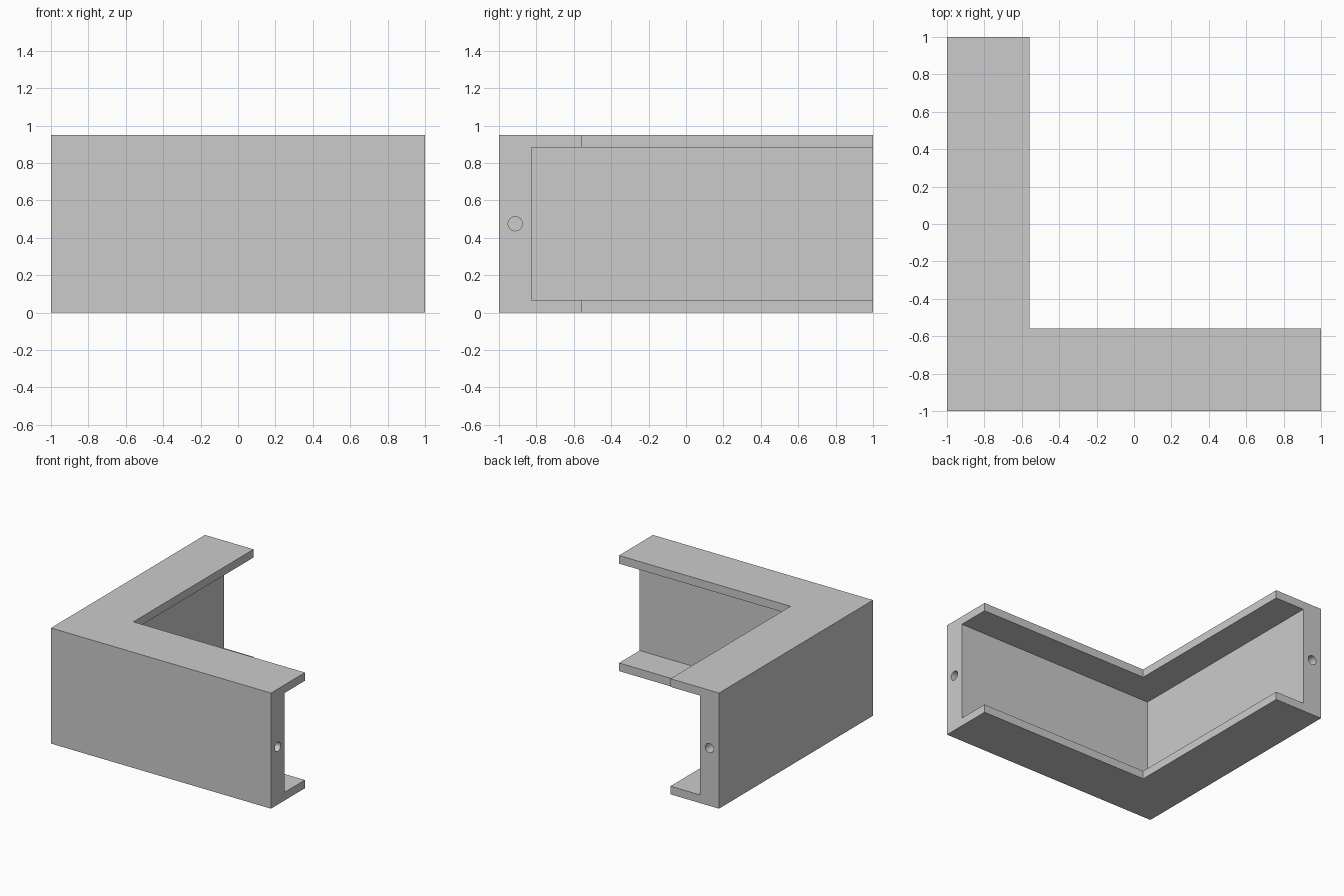
import bpy, bmesh, math

if "Cube" in bpy.data.objects:
    bpy.data.objects.remove(bpy.data.objects["Cube"])

HEIGHT, WEB, DEPTH, FLANGE = 0.95, 0.174, 0.441, 0.067
HOLE_R, HOLE_DEPTH = 0.038, 0.3

grey = bpy.data.materials.new("plain_grey")
grey.use_nodes = True
colour = (0.6, 0.6, 0.6, 1)
grey.diffuse_color = colour
grey.node_tree.nodes["Principled BSDF"].inputs["Base Color"].default_value = colour


def make_object(name, bm):
    bmesh.ops.recalc_face_normals(bm, faces=bm.faces)
    mesh = bpy.data.meshes.new(name)
    bm.to_mesh(mesh)
    bm.free()
    mesh.materials.append(grey)
    obj = bpy.data.objects.new(name, mesh)
    bpy.context.collection.objects.link(obj)
    return obj


# C-shaped channel section: (distance from outer face, height)
top = HEIGHT - FLANGE
section = [(0, 0), (DEPTH, 0), (DEPTH, FLANGE), (WEB, FLANGE),
           (WEB, top), (DEPTH, top), (DEPTH, HEIGHT), (0, HEIGHT)]

# Sweep the section along the mitred corner path
bm = bmesh.new()
stations = [lambda d: (1, d - 1), lambda d: (d - 1, d - 1), lambda d: (d - 1, 1)]
rings = [[bm.verts.new((*place(d), z)) for d, z in section] for place in stations]
for a, b in zip(rings, rings[1:]):
    for i in range(len(section)):
        j = (i + 1) % len(section)
        bm.faces.new((a[i], a[j], b[j], b[i]))
bm.faces.new(rings[0])
bm.faces.new(rings[-1])
# Merge the flat mitre seams on the flanges
bmesh.ops.dissolve_limit(bm, angle_limit=0.01, verts=bm.verts, edges=bm.edges)
channel = make_object("corner_channel", bm)

# Round dowel holes bored into both end faces
mid = WEB / 2 - 1
for side, location, rotation in (
        ("left", (1, mid, HEIGHT / 2), (0, math.pi / 2, 0)),
        ("back", (mid, 1, HEIGHT / 2), (math.pi / 2, 0, 0))):
    bm = bmesh.new()
    bmesh.ops.create_cone(bm, cap_ends=True, segments=32, radius1=HOLE_R,
                          radius2=HOLE_R, depth=2 * HOLE_DEPTH)
    cutter = make_object(side + "_hole_cutter", bm)
    cutter.location, cutter.rotation_euler = location, rotation
    cutter.hide_render = True
    cutter.hide_set(True)
    cut = channel.modifiers.new(side + "_hole", "BOOLEAN")
    cut.operation, cut.solver, cut.object = "DIFFERENCE", "EXACT", cutter

# Smooth bores, crisp edges everywhere else
bpy.context.view_layer.objects.active = channel
channel.select_set(True)
for modifier in list(channel.modifiers):
    bpy.ops.object.modifier_apply(modifier=modifier.name)
bpy.ops.object.shade_smooth_by_angle(angle=math.radians(30))
